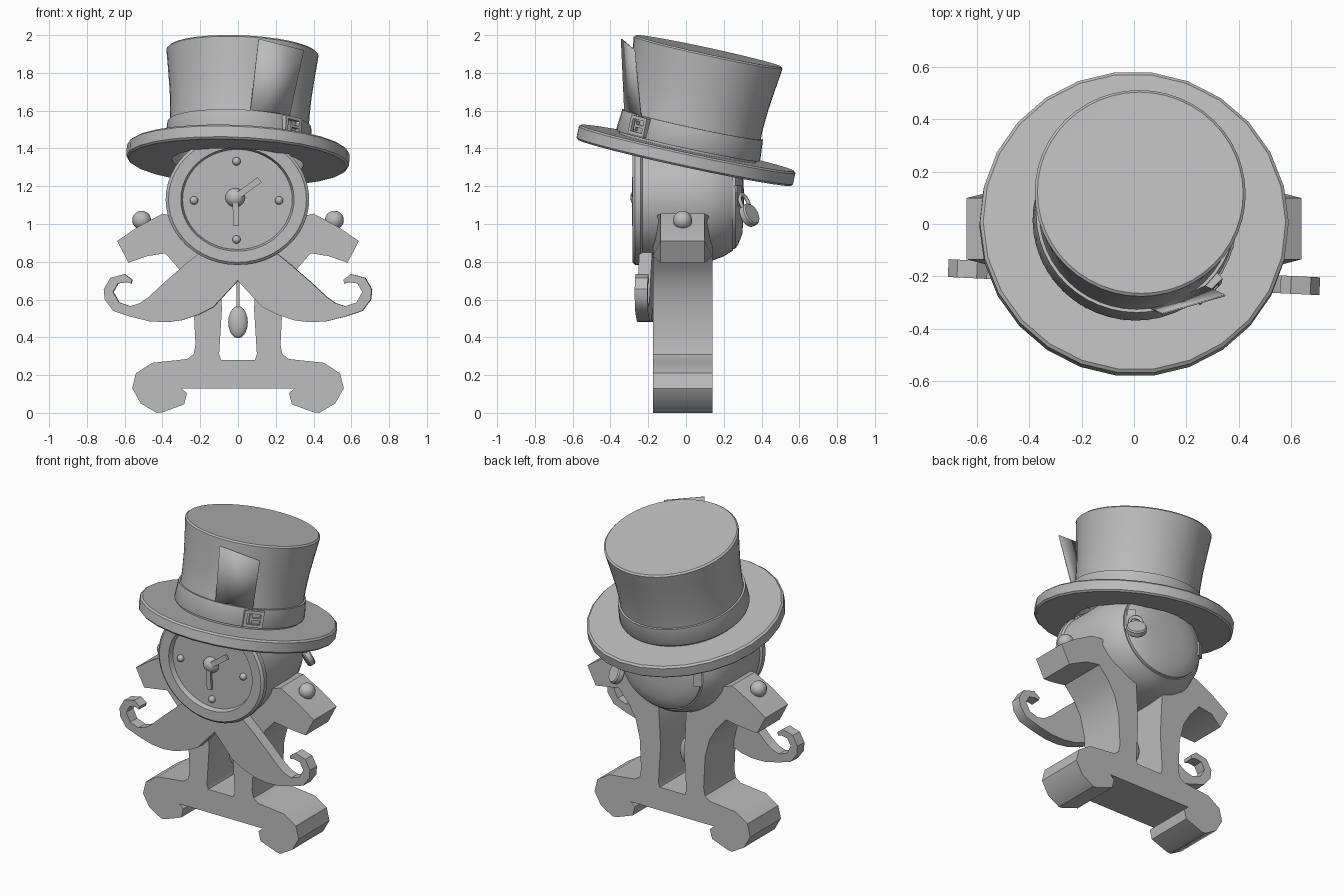
import bpy, bmesh
from math import radians, pi, sin, cos
from mathutils import Matrix, Vector

cube = bpy.data.objects.get("Cube")
if cube:
    bpy.data.objects.remove(cube, do_unlink=True)

grey = bpy.data.materials.new("plain_grey")
grey.use_nodes = True
grey.diffuse_color = (0.5, 0.5, 0.5, 1)
grey.node_tree.nodes["Principled BSDF"].inputs["Base Color"].default_value = (0.5, 0.5, 0.5, 1)

T = Matrix.Translation
R = lambda deg, axis: Matrix.Rotation(radians(deg), 4, axis)
S = lambda x, y, z: Matrix.Diagonal((x, y, z, 1))


def finish(name, bm, matrix=Matrix(), angle=35):
    """Turn a bmesh into a named object with sharp edges kept."""
    bm.transform(matrix)
    bmesh.ops.recalc_face_normals(bm, faces=bm.faces)
    mesh = bpy.data.meshes.new(name)
    bm.to_mesh(mesh)
    bm.free()
    mesh.materials.append(grey)
    mesh.shade_smooth()
    mesh.set_sharp_from_angle(angle=radians(angle))
    obj = bpy.data.objects.new(name, mesh)
    bpy.context.collection.objects.link(obj)
    return obj


def revolve(name, profile, segments, matrix, closed=False):
    """Spin (radius, height) points around z."""
    bm = bmesh.new()
    verts = [bm.verts.new((r, 0, h)) for r, h in profile]
    edges = [bm.edges.new(pair) for pair in zip(verts, verts[1:])]
    if closed:
        edges.append(bm.edges.new((verts[-1], verts[0])))
    bmesh.ops.spin(bm, geom=verts + edges, cent=(0, 0, 0), axis=(0, 0, 1),
                   angle=2 * pi, steps=segments)
    bmesh.ops.remove_doubles(bm, verts=bm.verts, dist=0.0005)
    return finish(name, bm, matrix)


def slab(half, y0, y1):
    """Extrude a symmetric front outline, given as its +x half, along y."""
    outline = half + [(-x, z) for x, z in reversed(half) if x > 0]
    bm = bmesh.new()
    face = bm.faces.new([bm.verts.new((x, y0, z)) for x, z in outline])
    out = bmesh.ops.extrude_face_region(bm, geom=[face])["geom"]
    for v in out:
        if isinstance(v, bmesh.types.BMVert):
            v.co.y = y1
    return bm


def boxes(name, matrices, matrix=Matrix()):
    bm = bmesh.new()
    for m in matrices:
        bmesh.ops.create_cube(bm, size=1, matrix=m)
    return finish(name, bm, matrix)


def ball(name, centre, radii):
    bm = bmesh.new()
    bmesh.ops.create_uvsphere(bm, u_segments=16, v_segments=10, radius=1)
    return finish(name, bm, T(centre) @ S(*radii))


# Frame: feet, twin legs and arms
frame_half = [
    (0, .13), (.30, .13), (.27, .105), (.285, .045), (.40, .003), (.43, 0), (.515, .05),
    (.56, .13), (.54, .21), (.455, .265), (.27, .285), (.235, .31), (.225, .36),
    (.235, .56), (.265, .68), (.315, .765), (.385, .845), (.48, .83), (.58, .795),
    (.64, .91), (.53, .985), (.40, 1.055), (.30, 1.03), (.15, .90), (.10, .83),
    (.085, .55), (.10, .31), (.09, .28), (0, .28)]
mid = -0.018
bm = slab(frame_half, mid - .158, mid + .158)
for v in bm.verts:
    if abs(v.co.x) > .5 and v.co.z > .7 or v.co.z > 1.04:
        v.co.y = mid + (v.co.y - mid) * .74
finish("frame", bm)

for side, label in ((1, "left"), (-1, "right")):
    ball(label + "_arm_stud", (side * .51, mid, 1.02), (.05, .05, .05))

# Moustache with curled tips
moustache_half = [
    (0, .70), (.13, .56), (.21, .52), (.30, .49), (.38, .48), (.47, .485), (.57, .51),
    (.66, .54), (.705, .60), (.71, .655), (.675, .715), (.60, .735), (.56, .705),
    (.565, .685), (.59, .692), (.635, .685), (.66, .64), (.63, .585), (.57, .565),
    (.52, .58), (.47, .615), (.39, .69), (.28, .785), (.20, .85), (0, .85)]
finish("moustache", slab(moustache_half, -.034, .034), T((0, -.203, 0)) @ R(-2.8, 'Z'))

# Clock head: slightly flattened drum with recessed dial and domed back
HEAD = T((-.003, 0, 1.13)) @ S(1, 1, .913) @ R(-90, 'X')
revolve("clock_head", [
    (0, -.25), (.29, -.25), (.30, -.28), (.365, -.282), (.38, -.27), (.38, -.24),
    (.368, -.23), (.368, .03), (.358, .13), (.33, .20), (.295, .25), (.285, .25)],
    48, HEAD)
revolve("back_door", [(.29, .24), (.285, .262), (.26, .277), (.20, .298), (.10, .305), (0, .307)],
        48, HEAD)

# Dial details
for i in range(4):
    a = i * pi / 2
    ball("hour_marker", (-.008 + .225 * cos(a), -.255, 1.125 + .207 * sin(a)), (.022, .022, .022))
ball("hand_hub", (-.015, -.25, 1.14), (.052, .045, .05))
for name, tilt, length, width in (("hour_hand", 54, .16, .034), ("minute_hand", 178, .15, .03)):
    boxes(name, [T((-.015, -.277, 1.14)) @ R(tilt, 'Y') @ T((0, 0, length / 2))
                 @ S(width, .016, length)])

# Pendulum
boxes("pendulum_rod", [T((0, mid, .69)) @ S(.014, .014, .28)])
ball("pendulum_bob", (0, mid, .48), (.052, .03, .085))

# Padlock and hinge on the back door
boxes("door_latch", [T((.25, .268, 1.15)) @ R(-30, 'Z') @ S(.05, .035, .11)])
LOCK = T((.26, .33, 1.06)) @ R(-35, 'Z') @ R(25, 'X')
bpy.ops.mesh.primitive_torus_add(major_segments=20, minor_segments=8,
                                 major_radius=.036, minor_radius=.01)
shackle = bpy.context.object
shackle.name = "lock_shackle"
shackle.data.transform(LOCK @ T((0, 0, .055)) @ S(1, 1, 1.4) @ R(90, 'X'))
shackle.data.materials.append(grey)
shackle.data.shade_smooth()
revolve("lock_body", [(0, -.022), (.055, -.022), (.062, -.014), (.062, .014), (.055, .022), (0, .022)],
        20, LOCK @ T((0, 0, -.015)) @ R(90, 'X'))
boxes("door_hinge", [T((-.27, .262, 1.13)) @ R(30, 'Z') @ S(.05, .035, .09)])

# Top hat, tipped back and slightly to one side
HAT = T((0, 0, 1.365)) @ R(2.5, 'Y') @ R(-12.2, 'X')
revolve("hat_brim", [(.35, .038), (.578, .038), (.59, .028), (.59, -.03), (.58, -.04), (.35, -.04)],
        26, HAT, closed=True)
revolve("hat_crown", [
    (0, .562), (.393, .564), (.403, .555), (.39, .45), (.376, .33), (.369, .22),
    (.369, .12), (.372, .03), (.355, -.03), (.35, .10), (.35, .30), (0, .30)], 48, HAT)
revolve("hat_band", [(.36, .165), (.381, .165), (.39, .06), (.385, .05), (.36, .05)],
        48, HAT, closed=True)

# Buckle on the band
BUCKLE = HAT @ R(45, 'Z') @ T((0, -.392, .108))
boxes("hat_buckle",
      [T((s * .05, 0, 0)) @ S(.018, .03, .10) for s in (-1, 1)]
      + [T((0, 0, s * .042)) @ S(.118, .03, .018) for s in (-1, 1)]
      + [T((.01, 0, 0)) @ S(.07, .026, .014), T((-.018, 0, 0)) @ S(.014, .026, .05)], BUCKLE)

# Card tucked behind the band
bm = bmesh.new()
corners = [(.06, -.325, 1.54), (.26, -.235, 1.51), (.35, -.275, 1.92), (.11, -.345, 1.98)]
bm.faces.new([bm.verts.new(Vector(c)) for c in corners])
card = finish("hat_card", bm)
thickness = card.modifiers.new("thickness", 'SOLIDIFY')
thickness.thickness = .006
